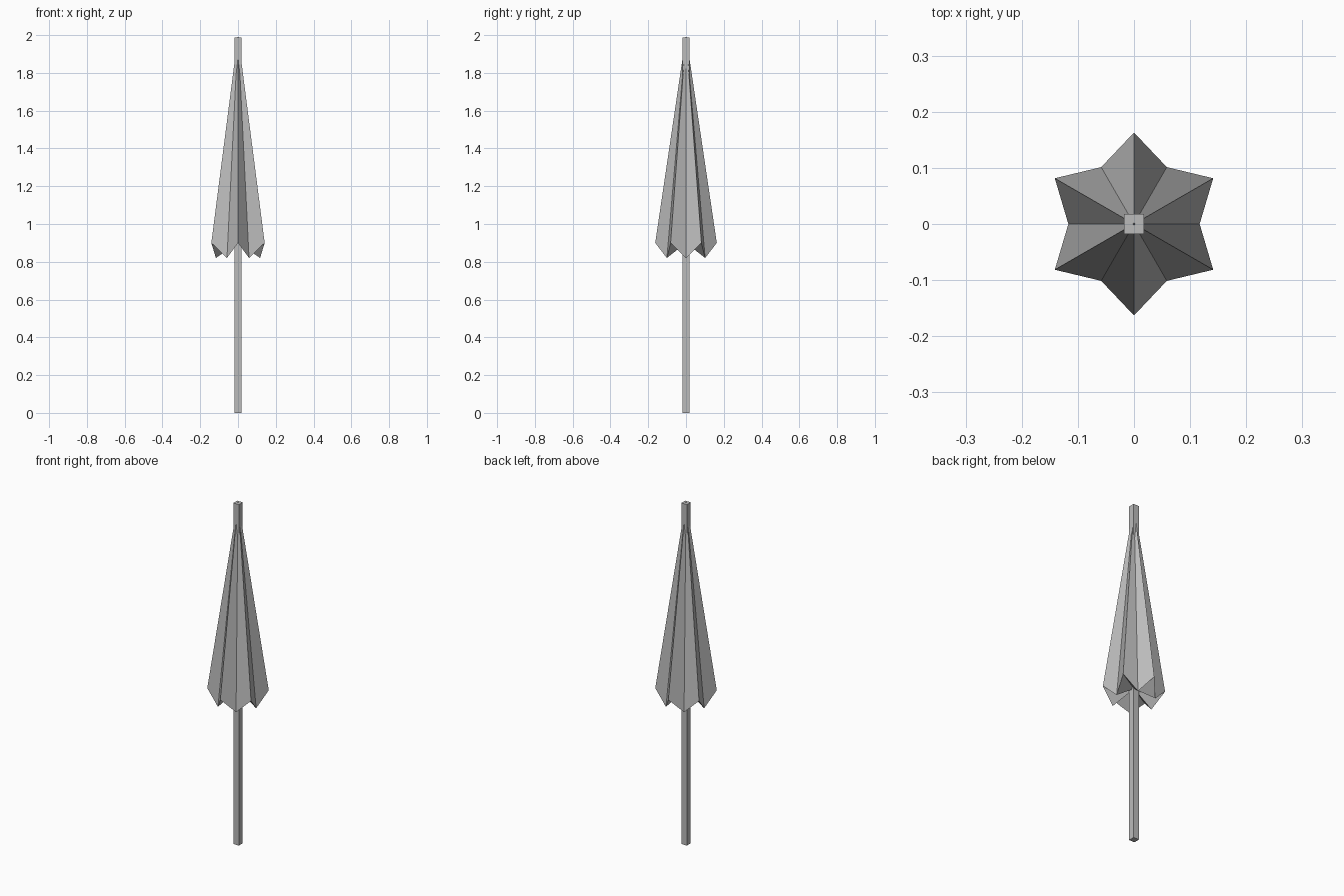
import bpy
import bmesh
from math import cos, sin, radians

cube = bpy.data.objects.get("Cube")
if cube:
    bpy.data.objects.remove(cube, do_unlink=True)

RIBS = 6
TIP_Z, RIDGE_Z, FOLD_Z = 2.0, 0.90, 0.82
RIDGE_R, FOLD_R = 0.163, 0.117
POLE_W, POLE_H = 0.036, 1.987

grey = bpy.data.materials.new("plain grey")
grey.use_nodes = True
colour = (0.5, 0.5, 0.5, 1)
grey.diffuse_color = colour
grey.node_tree.nodes["Principled BSDF"].inputs["Base Color"].default_value = colour


def add_object(name, bm):
    bmesh.ops.recalc_face_normals(bm, faces=bm.faces)
    mesh = bpy.data.meshes.new(name)
    bm.to_mesh(mesh)
    bm.free()
    mesh.materials.append(grey)
    obj = bpy.data.objects.new(name, mesh)
    bpy.context.collection.objects.link(obj)
    return obj


# Square pole
bm = bmesh.new()
bmesh.ops.create_cube(bm, size=1)
for v in bm.verts:
    v.co.x *= POLE_W
    v.co.y *= POLE_W
    v.co.z = (v.co.z + 0.5) * POLE_H
add_object("pole", bm)

# Folded canopy: a star-shaped rim joined to the tip and to an inner hub
bm = bmesh.new()
tip = bm.verts.new((0, 0, TIP_Z))
hub = bm.verts.new((0, 0, RIDGE_Z))
rim = []
for i in range(RIBS * 2):
    angle = radians(i * 180 / RIBS)
    r, z = (RIDGE_R, RIDGE_Z) if i % 2 else (FOLD_R, FOLD_Z)
    rim.append(bm.verts.new((r * cos(angle), r * sin(angle), z)))
for a, b in zip(rim, rim[1:] + rim[:1]):
    bm.faces.new((tip, a, b))
    bm.faces.new((hub, b, a))
add_object("folded_canopy", bm)
